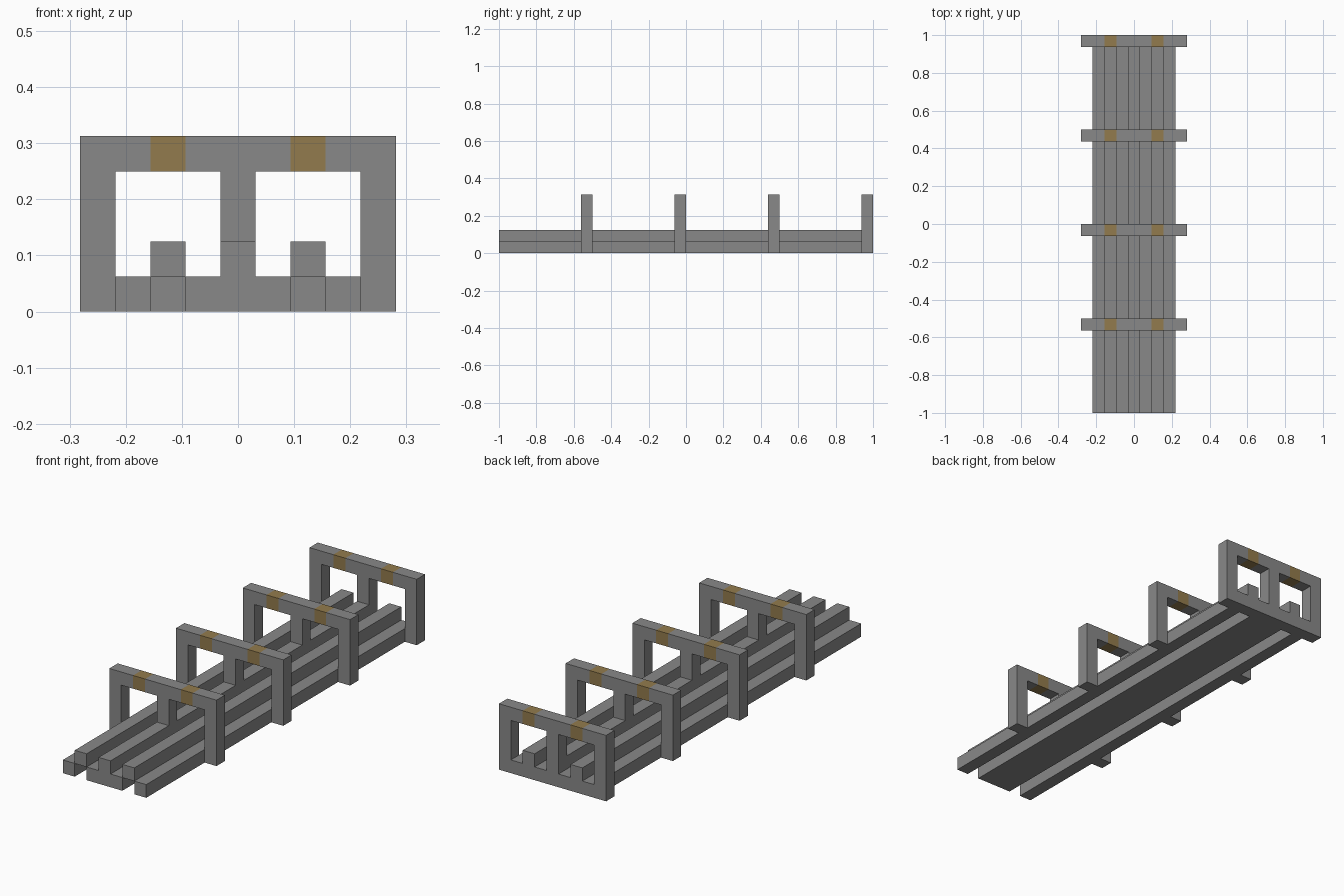
import bpy, bmesh

cube = bpy.data.objects.get("Cube")
if cube:
    bpy.data.objects.remove(cube, do_unlink=True)

U = 1 / 16  # one block of the model


def material(name, rgb):
    mat = bpy.data.materials.new(name)
    mat.use_nodes = True
    mat.diffuse_color = (*rgb, 1)
    mat.node_tree.nodes["Principled BSDF"].inputs["Base Color"].default_value = (*rgb, 1)
    return mat


grey = material("grey", (0.25, 0.25, 0.25))
brown = material("brown", (0.29, 0.198, 0.074))


def make_object(name, bm, *mats):
    bmesh.ops.recalc_face_normals(bm, faces=bm.faces)
    mesh = bpy.data.meshes.new(name)
    bm.to_mesh(mesh)
    bm.free()
    for mat in mats:
        mesh.materials.append(mat)
    obj = bpy.data.objects.new(name, mesh)
    bpy.context.collection.objects.link(obj)


def extrude_cells(name, cells, y0, y1, is_brown=lambda x, z: False):
    """Extrude (x0, x1, z0, z1) cells, given in blocks, along y into one solid."""
    bm = bmesh.new()
    for x0, x1, z0, z1 in cells:
        corners = ((x0, z0), (x1, z0), (x1, z1), (x0, z1))
        face = bm.faces.new([bm.verts.new((x * U, y0, z * U)) for x, z in corners])
        face.material_index = int(is_brown((x0 + x1) / 2, (z0 + z1) / 2))
    bmesh.ops.remove_doubles(bm, verts=bm.verts, dist=0.001)
    region = bmesh.ops.extrude_face_region(bm, geom=bm.faces[:], use_keep_orig=True)
    moved = [g for g in region["geom"] if isinstance(g, bmesh.types.BMVert)]
    bmesh.ops.translate(bm, verts=moved, vec=(0, y1 - y0, 0))
    # Side walls take the colour of the cell they enclose
    for face in bm.faces:
        c = face.calc_center_median()
        face.material_index = int(is_brown(c.x / U, c.z / U))
    make_object(name, bm, grey, brown)


# Lengthwise beams and raised rails
back = 1 - U
extrude_cells("center_beam", [(-1.5, -0.5, 0, 1), (-0.5, 0.5, 0, 1),
                              (0.5, 1.5, 0, 1), (-0.5, 0.5, 1, 2)], -1, back)
for label, side in (("left", 1), ("right", -1)):
    lo, hi = sorted((side * 1.5, side * 2.5))
    extrude_cells(label + "_rail", [(lo, hi, 1, 2)], -1, 1)
    lo, hi = lo + side, hi + side
    extrude_cells(label + "_outer_beam", [(lo, hi, 0, 1)], -1, back)


# Cross frames: posts, center post and a top bar with two brown blocks
def frame_cells(with_sill):
    cells = []
    for col in range(-4, 5):
        for z0, z1 in ((0, 1), (1, 4), (4, 5)):
            post = abs(col) == 4 or (col == 0 and z0 > 0)
            if post or z0 == 4 or (with_sill and z0 == 0):
                cells.append((col - 0.5, col + 0.5, z0, z1))
    return cells


def brown_block(x, z):
    return z > 3.9 and 1.4 < abs(x) < 2.6 and not (z < 4.1 and abs(abs(x) - 2) > 0.45) \
        and abs(abs(x) - 2) < 0.45


for i in range(4):
    y1 = -0.5 + i * 0.5
    extrude_cells(f"cross_frame_{i + 1}", frame_cells(i == 3), y1 - U, y1, brown_block)
